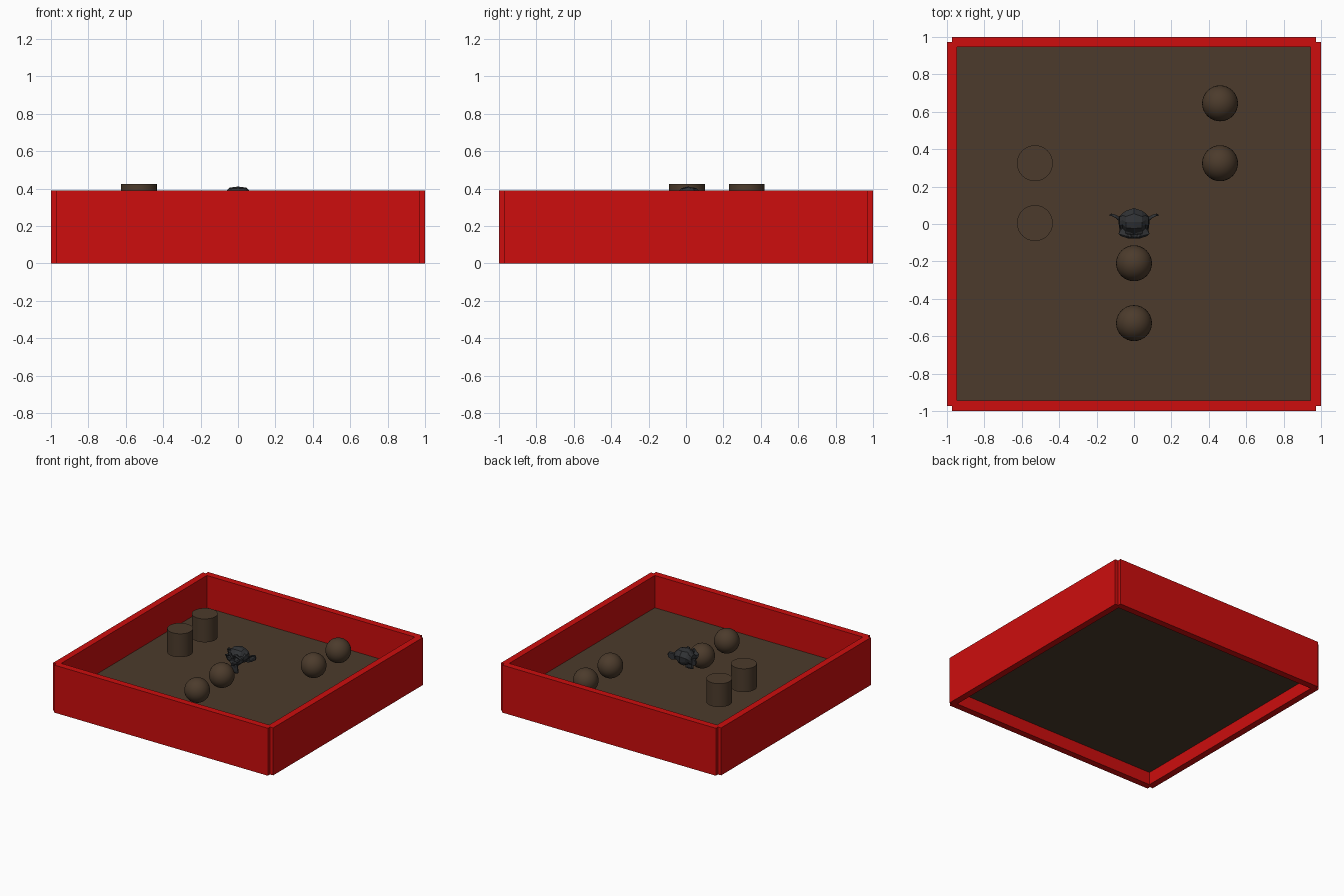
import bpy
import math

if "Cube" in bpy.data.objects:
    bpy.data.objects.remove(bpy.data.objects["Cube"])


def material(name, rgb):
    m = bpy.data.materials.new(name)
    m.diffuse_color = (*rgb, 1)
    m.use_nodes = True
    m.node_tree.nodes["Principled BSDF"].inputs["Base Color"].default_value = m.diffuse_color
    return m


RED = material("red", (0.61, 0.004, 0.004))
BROWN = material("brown", (0.072, 0.044, 0.025))
GREY = material("dark grey", (0.03, 0.032, 0.035))


def finish(name, mat):
    ob = bpy.context.object
    ob.name = name
    ob.data.materials.append(mat)
    return ob


def box(name, mat, lo, hi):
    centre = [(a + b) / 2 for a, b in zip(lo, hi)]
    bpy.ops.mesh.primitive_cube_add(size=1, location=centre)
    ob = finish(name, mat)
    ob.scale = [b - a for a, b in zip(lo, hi)]
    bpy.ops.object.transform_apply(location=False, rotation=False, scale=True)
    return ob


# Four red walls that leave small notches at the corners
H, INNER, LENGTH = 0.39, 0.945, 0.972
box("front_wall", RED, (-LENGTH, -1, 0), (LENGTH, -INNER, H))
box("back_wall", RED, (-LENGTH, INNER, 0), (LENGTH, 1, H))
box("left_wall", RED, (-1, -LENGTH, 0), (-INNER, LENGTH, H))
box("right_wall", RED, (INNER, -LENGTH, 0), (1, LENGTH, H))

# Raised floor slab
box("floor", BROWN, (-0.955, -0.955, 0.105), (0.955, 0.955, 0.125))

R = 0.096
# Balls
for i, (x, y) in enumerate([(0, -0.53), (0, -0.21), (0.46, 0.325), (0.46, 0.645)]):
    bpy.ops.mesh.primitive_uv_sphere_add(segments=32, ring_count=16, radius=R,
                                         location=(x, y, 0.265))
    finish(f"ball_{i + 1}", BROWN)
    bpy.ops.object.shade_smooth()

# Posts
for i, y in enumerate([0.005, 0.325]):
    bpy.ops.mesh.primitive_cylinder_add(vertices=32, radius=R, depth=2 * R,
                                        location=(-0.53, y, 0.425 - R))
    finish(f"post_{i + 1}", BROWN)
    bpy.ops.object.shade_smooth_by_angle(angle=math.radians(30))

# Animal head in the middle
bpy.ops.mesh.primitive_monkey_add(size=2, location=(0, 0.003, 0.316))
head = finish("animal_head", GREY)
head.data.name = "animal_head"
head.scale = (R, R, R)
